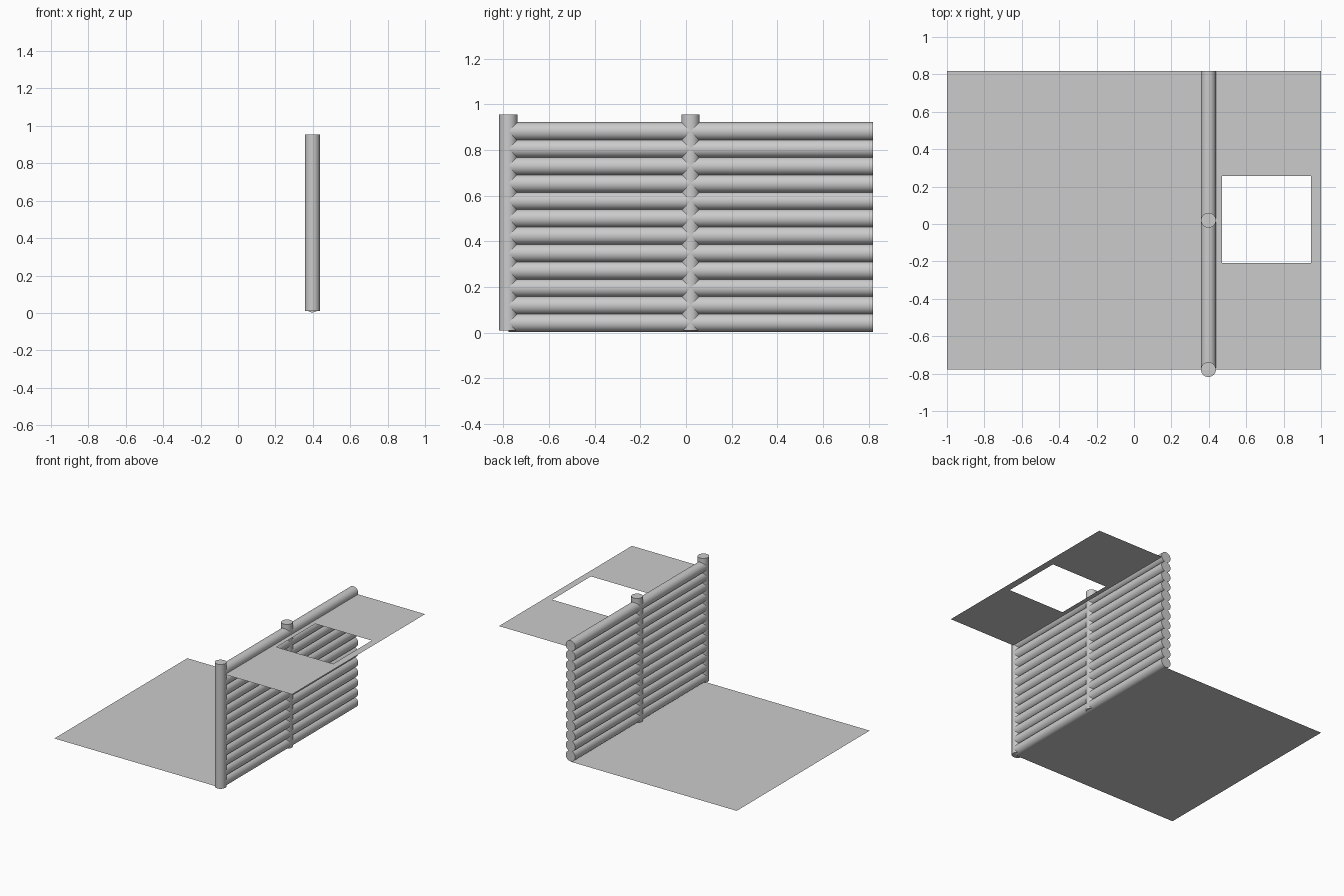
import bpy, bmesh, math

if "Cube" in bpy.data.objects:
    bpy.data.objects.remove(bpy.data.objects["Cube"])

WALL_X = 0.398
FRONT, BACK = -0.778, 0.819
R = 0.04


def rod(name, loc, length, along_y=False):
    rot = (math.pi / 2, 0, 0) if along_y else (0, 0, 0)
    bpy.ops.mesh.primitive_cylinder_add(vertices=32, radius=R, depth=length,
                                        location=loc, rotation=rot)
    ob = bpy.context.object
    ob.name = name
    bpy.ops.object.shade_smooth_by_angle()
    return ob


def sheet(name, xs, ys, z, skip=()):
    """Flat sheet made of grid cells, leaving out the skipped cells."""
    bm = bmesh.new()
    grid = [[bm.verts.new((x, y, z)) for y in ys] for x in xs]
    for i in range(len(xs) - 1):
        for j in range(len(ys) - 1):
            if (i, j) not in skip:
                bm.faces.new((grid[i][j], grid[i + 1][j],
                              grid[i + 1][j + 1], grid[i][j + 1]))
    me = bpy.data.meshes.new(name)
    bm.to_mesh(me)
    bm.free()
    ob = bpy.data.objects.new(name, me)
    bpy.context.collection.objects.link(ob)
    return ob


# Stacked horizontal logs of the retaining wall
for i in range(12):
    z = 0.043 + i * 0.0762
    rod(f"wall_log_{i + 1}", (WALL_X, (FRONT + BACK) / 2, z), BACK - FRONT, True)

# Upright posts at the front end and the middle
for name, y in (("front_post", FRONT), ("middle_post", 0.02)):
    rod(name, (WALL_X, y, 0.482), 0.945)

# Lower ground in front of the wall
sheet("lower_ground", (-1, WALL_X), (FRONT, BACK), 0.0)

# Upper ground behind the wall, with a square opening
sheet("upper_ground", (WALL_X, 0.47, 0.946, 1), (FRONT, -0.208, 0.256, BACK),
      0.87, skip={(1, 1)})
